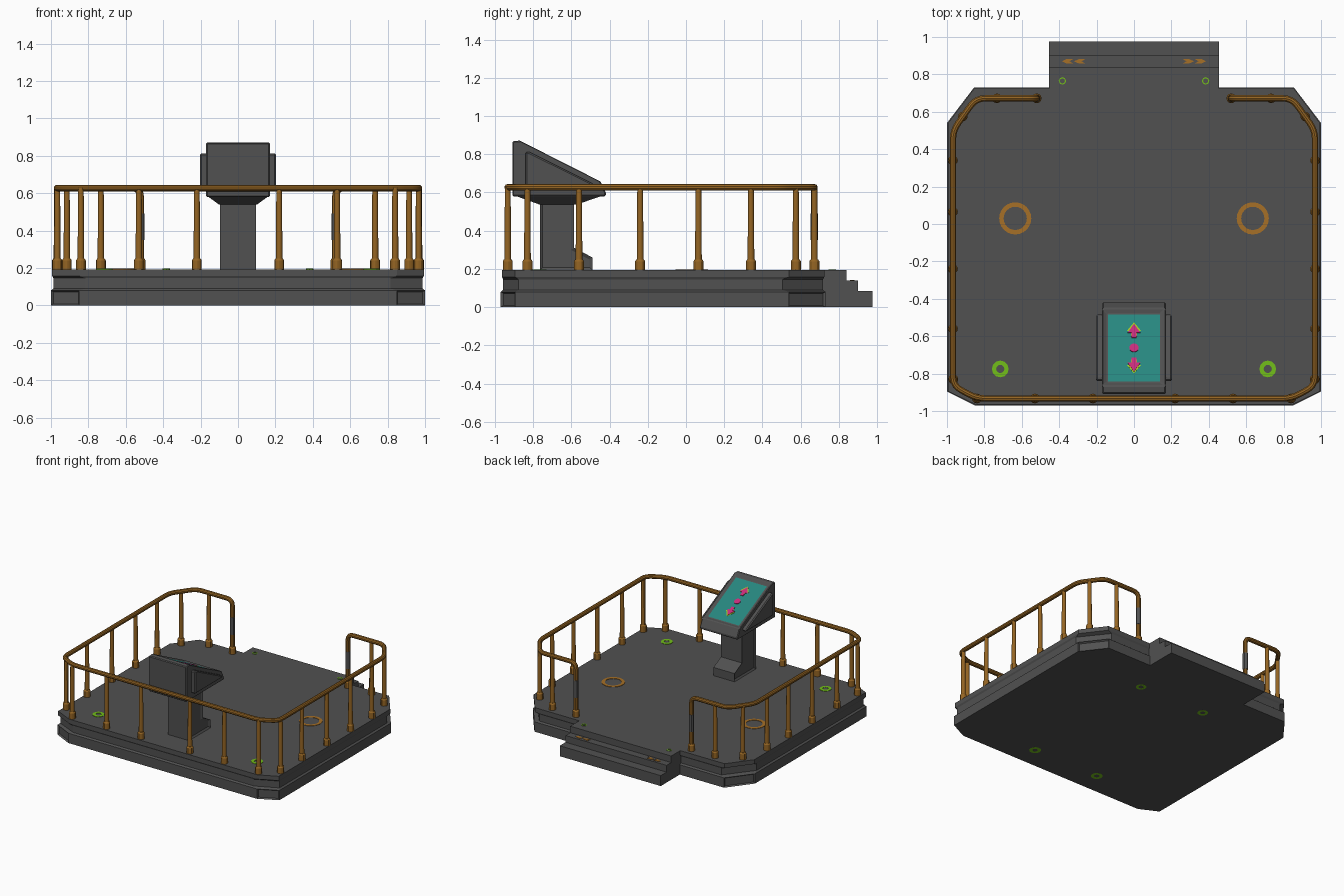
import bpy, bmesh, math
from mathutils import Matrix, Vector

cube = bpy.data.objects.get("Cube")
if cube:
    bpy.data.objects.remove(cube)


def material(name, *rgb):
    m = bpy.data.materials.new(name)
    m.use_nodes = True
    m.diffuse_color = (*rgb, 1)
    m.node_tree.nodes["Principled BSDF"].inputs["Base Color"].default_value = (*rgb, 1)
    return m


GREY = material("dark_grey", .082, .082, .082)
BRASS = material("brass", .30, .13, .017)
ORANGE = material("orange_marking", .38, .16, .02)
GREEN = material("green_light", .17, .52, .01)
TEAL = material("teal_screen", .02, .24, .21)
PINK = material("pink_symbol", .58, .025, .2)
LIME = material("lime_outline", .36, .60, .015)

FLOOR = .193
SIDE = Matrix(((0, 0, 1, 0), (1, 0, 0, 0), (0, 1, 0, 0), (0, 0, 0, 1)))  # profile in y-z, depth along x


def finish(name, bm, *mats, bevel=0, smooth=False):
    bmesh.ops.recalc_face_normals(bm, faces=bm.faces)
    me = bpy.data.meshes.new(name)
    bm.to_mesh(me)
    bm.free()
    ob = bpy.data.objects.new(name, me)
    bpy.context.collection.objects.link(ob)
    for m in mats:
        me.materials.append(m)
    if bevel:
        mod = ob.modifiers.new("bevel", 'BEVEL')
        mod.width, mod.segments, mod.limit_method = bevel, 1, 'ANGLE'
    if smooth:
        bpy.ops.object.select_all(action='DESELECT')
        ob.select_set(True)
        bpy.context.view_layer.objects.active = ob
        bpy.ops.object.shade_smooth_by_angle()
    return ob


def loft(bm, rings):
    """Stack of equal point rings, skinned and capped."""
    rows = [[bm.verts.new(p) for p in r] for r in rings]
    n = len(rows[0])
    for a, b in zip(rows, rows[1:]):
        for i in range(n):
            bm.faces.new((a[i], a[(i + 1) % n], b[(i + 1) % n], b[i]))
    bm.faces.new(rows[0][::-1])
    bm.faces.new(rows[-1])
    bmesh.ops.recalc_face_normals(bm, faces=bm.faces)


def prism(pts, lo, hi, mat=Matrix()):
    bm = bmesh.new()
    loft(bm, [[mat @ Vector((u, v, w)) for u, v in pts] for w in (lo, hi)])
    return bm


def rect(x0, x1, y0, y1, z):
    return [(x0, y0, z), (x1, y0, z), (x1, y1, z), (x0, y1, z)]


# Platform: chamfered outline with a groove round the middle
def outline(z, inset, cut=0):
    x, f, b = 1 - inset, -.97 + inset, .73 - inset
    half = [(.85 - cut, f), (x, -.895 + cut / 2), (x, .54 - cut), (.855 - cut, b)]
    return [(px, py, z) for px, py in half] + [(-px, py, z) for px, py in half[::-1]]


bm = bmesh.new()
loft(bm, [outline(0, 0), outline(.08, 0), outline(.09, .013, .035), outline(.145, .013, .035),
          outline(.158, .006), outline(FLOOR, .006)])
bm.normal_update()
corners = [f for f in bm.faces if f.calc_center_median().z < .06
           and abs(f.normal.x) > .2 and abs(f.normal.y) > .2]
bmesh.ops.inset_individual(bm, faces=corners, thickness=.012, depth=-.012)
finish("platform", bm, GREY)

# Entrance steps
steps = [(.70, 0), (.975, 0), (.975, .085), (.90, .085), (.90, .14), (.84, .14), (.84, FLOOR), (.70, FLOOR)]
finish("entrance_steps", prism(steps, -.455, .455, SIDE), GREY)


# Handrail: rounded tube that turns down into the end posts
def rounded(points, r=.05):
    pts = [Vector(p) for p in points]
    out = [pts[0]]
    for a, b, c in zip(pts, pts[1:], pts[2:]):
        p, q = b + (a - b).normalized() * r, b + (c - b).normalized() * r
        for t in (0, .25, .5, .75, 1):
            out.append(p * (1 - t) ** 2 + b * 2 * t * (1 - t) + q * t * t)
    return out + [pts[-1]]


RAIL = .627
half = [(.52, .672, FLOOR), (.52, .672, RAIL), (.845, .672, RAIL), (.968, .5, RAIL),
        (.968, -.865, RAIL), (.84, -.933, RAIL)]
path = rounded(half + [(-x, y, z) for x, y, z in half[::-1]])
curve = bpy.data.curves.new("handrail", 'CURVE')
curve.dimensions, curve.bevel_depth, curve.bevel_resolution = '3D', .0175, 3
spline = curve.splines.new('POLY')
spline.points.add(len(path) - 1)
for sp, p in zip(spline.points, path):
    sp.co = (*p, 1)
curve.materials.append(BRASS)
rail = bpy.data.objects.new("handrail", curve)
bpy.context.collection.objects.link(rail)
bpy.ops.object.select_all(action='DESELECT')
rail.select_set(True)
bpy.context.view_layer.objects.active = rail
bpy.ops.object.convert(target='MESH')
bpy.ops.object.shade_smooth_by_angle()


# Railing posts with foot sleeves
def rod(bm, x, y, z0, z1, r0, r1):
    bmesh.ops.create_cone(bm, cap_ends=True, segments=12, radius1=r0, radius2=r1, depth=z1 - z0,
                          matrix=Matrix.Translation((x, y, (z0 + z1) / 2)))


posts = [(.22, -.933), (.53, -.933), (.84, -.933), (.966, -.83), (.968, -.56), (.968, -.24),
         (.968, .065), (.968, .34), (.915, .575), (.733, .672)]
for side, label in ((1, "left"), (-1, "right")):
    bm = bmesh.new()
    for x, y in posts:
        rod(bm, side * x, y, FLOOR, RAIL, .018, .015)
    for x, y in posts + [(.52, .672)]:
        rod(bm, side * x, y, FLOOR, .24, .026, .026)
        rod(bm, side * x, y, .24, .25, .026, .02)
    finish(label + "_railing_posts", bm, BRASS, smooth=True)
    bm = bmesh.new()
    rod(bm, side * .52, .672, .35, .49, .0195, .0195)
    finish(label + "_end_post_grip", bm, GREY, smooth=True)

# Console pedestal with recessed side panels
foot = [(-.765, FLOOR), (-.49, FLOOR), (-.49, .26), (-.585, .31), (-.585, .55), (-.765, .55)]
bm = prism(foot, -.095, .095, SIDE)
bm.normal_update()
bmesh.ops.inset_individual(bm, faces=[f for f in bm.faces if abs(f.normal.x) > .9],
                           thickness=.02, depth=-.01)
finish("console_pedestal", bm, GREY)

# Console neck flaring out to the head
bm = bmesh.new()
loft(bm, [rect(-.1, .1, -.77, -.57, .538), rect(-.165, .165, -.9, -.43, .585)])
finish("console_neck", bm, GREY)

# Console head with the screen sunk in its sloping face
head = [(-.908, .58), (-.42, .58), (-.42, .60), (-.45, .662), (-.865, .872), (-.908, .868)]
bm = prism(head, -.17, .17, SIDE)
bm.normal_update()
slope = max(bm.faces, key=lambda f: f.normal.z * f.calc_area())
normal = slope.normal.copy()
bmesh.ops.inset_individual(bm, faces=[slope], thickness=.033, depth=-.012)
bmesh.ops.inset_individual(bm, faces=[slope], thickness=.011, depth=0)
slope.material_index = 1
centre = slope.calc_center_median()
finish("console_head", bm, GREY, TEAL, bevel=.006)

# Side cheeks of the console
cheek = [(-.84, .63), (-.485, .63), (-.485, .645), (-.82, .812), (-.84, .812)]
for side, label in ((1, "left"), (-1, "right")):
    lo, hi = sorted((side * .16, side * .203))
    finish(label + "_console_cheek", prism(cheek, lo, hi, SIDE), GREY, bevel=.01)

# Screen symbols: two outlined arrows and a dot
x_axis = Vector((1, 0, 0))
y_axis = normal.cross(x_axis)
screen = Matrix((x_axis, y_axis, normal)).transposed().to_4x4()
screen.translation = centre


def arrow(sign, w, tip, base, tail):
    half = [(w * .4, tail), (w * .4, base), (w, base)]
    return [(x, sign * y) for x, y in half + [(0, tip)] + [(-x, y) for x, y in half[::-1]]]


for sign, label in ((1, "near"), (-1, "far")):
    finish(label + "_arrow_outline", prism(arrow(sign, .038, .153, .102, .07), 0, .002, screen), LIME)
    finish(label + "_arrow", prism(arrow(sign, .034, .143, .09, .06), 0, .004, screen), PINK)
dot = [(.025 * math.cos(i * math.tau / 16), .025 * math.sin(i * math.tau / 16)) for i in range(16)]
finish("screen_dot", prism(dot, 0, .004, screen), PINK)


# Flat marker rings
def ring(name, x, y, z, outer, inner, mat, segments=24):
    bm = bmesh.new()
    for r in (outer, inner):
        bmesh.ops.create_circle(bm, segments=segments, radius=r, matrix=Matrix.Translation((x, y, z)))
    bmesh.ops.bridge_loops(bm, edges=bm.edges[:])
    ob = finish(name, bm, mat)
    mod = ob.modifiers.new("thickness", 'SOLIDIFY')
    mod.thickness, mod.offset = .006, 0


chevron = [(-.03, -.012), (.005, -.012), (.03, 0), (.005, .012), (-.03, .012), (-.01, 0)]
for side, label in ((1, "left"), (-1, "right")):
    ring(label + "_floor_ring", side * .635, .03, FLOOR, .086, .062, ORANGE)
    ring(label + "_floor_light", side * .715, -.775, FLOOR, .045, .022, GREEN, 12)
    ring(label + "_entrance_light", side * .383, .765, FLOOR, .02, .014, GREEN, 8)
    ring(label + "_front_underside_light", side * .3, -.79, .0028, .045, .02, GREEN, 12)
    ring(label + "_back_underside_light", side * .3, .44, .0028, .04, .02, GREEN, 12)
    # Step chevrons
    for i, x in enumerate((.29, .355)):
        pts = [(side * (x + u), .87 + v) for u, v in chevron]
        finish(f"{label}_step_chevron_{i + 1}", prism(pts, .138, .143), ORANGE)
